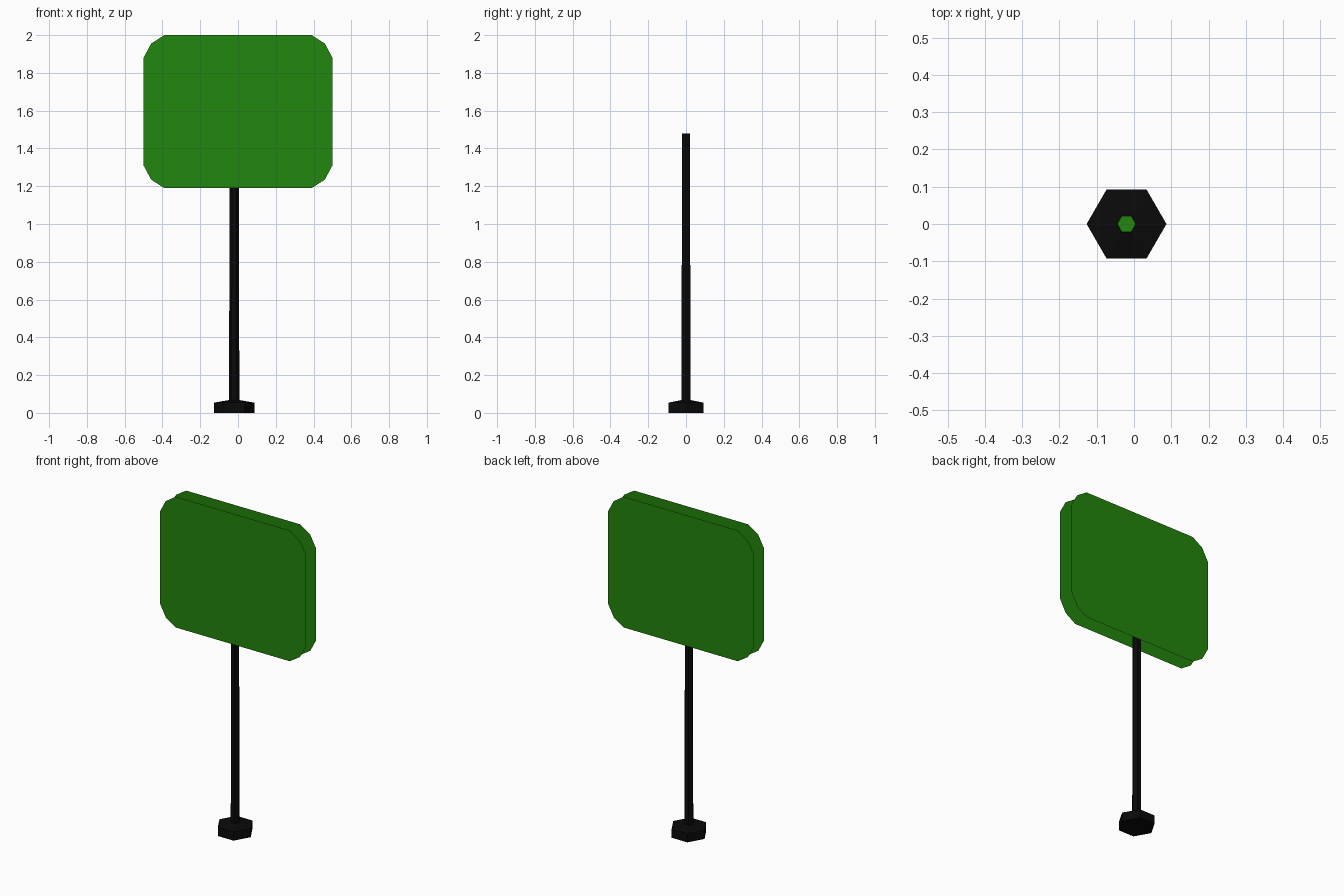
import bpy, bmesh, math

old = bpy.data.objects.get("Cube")
if old:
    bpy.data.objects.remove(old, do_unlink=True)


def material(name, colour):
    m = bpy.data.materials.new(name)
    m.use_nodes = True
    m.diffuse_color = colour
    bsdf = m.node_tree.nodes["Principled BSDF"]
    bsdf.inputs["Base Color"].default_value = colour
    bsdf.inputs["Roughness"].default_value = 0.8
    return m


GREEN = material("sign green", (0.016, 0.24, 0.004, 1))
BLACK = material("post black", (0.003, 0.003, 0.003, 1))
POST_X = -0.02


def add_object(name, bm, *mats):
    mesh = bpy.data.meshes.new(name)
    bm.to_mesh(mesh)
    bm.free()
    ob = bpy.data.objects.new(name, mesh)
    bpy.context.collection.objects.link(ob)
    for m in mats:
        mesh.materials.append(m)
    return ob


def hex_stack(name, profile, *mats):
    """Closed six-sided solid from (radius, height) rings."""
    bm = bmesh.new()
    rings = [[bm.verts.new((POST_X + r * math.cos(math.pi * i / 3),
                            r * math.sin(math.pi * i / 3), z)) for i in range(6)]
             for r, z in profile]
    for a, b in zip(rings, rings[1:]):
        for i in range(6):
            j = (i + 1) % 6
            bm.faces.new((a[i], a[j], b[j], b[i]))
    bm.faces.new(rings[0][::-1])
    top = bm.faces.new(rings[-1])
    top.material_index = len(mats) - 1
    return add_object(name, bm, *mats)


# Foot with a sloping top, and the slender post with a green end
hex_stack("foot", [(0.107, 0), (0.107, 0.054), (0.027, 0.068)], BLACK)
hex_stack("post", [(0.027, 0.06), (0.025, 1.48)], BLACK, GREEN)


# Two thin sheets with chamfered corners, either side of the post
def sign_sheet(name, side):
    corner = [(0.5, 0.285), (0.46, 0.36), (0.39, 0.405)]
    outline = (corner + [(-x, z) for x, z in corner[::-1]]
               + [(-x, -z) for x, z in corner] + [(x, -z) for x, z in corner[::-1]])
    bm = bmesh.new()
    verts = [bm.verts.new((x, side * 0.05, 1.595 + z)) for x, z in outline]
    face = bm.faces.new(verts)
    face.normal_update()
    if face.normal.y * side < 0:
        face.normal_flip()
    add_object(name, bm, GREEN)


sign_sheet("front_sheet", -1)
sign_sheet("back_sheet", 1)
